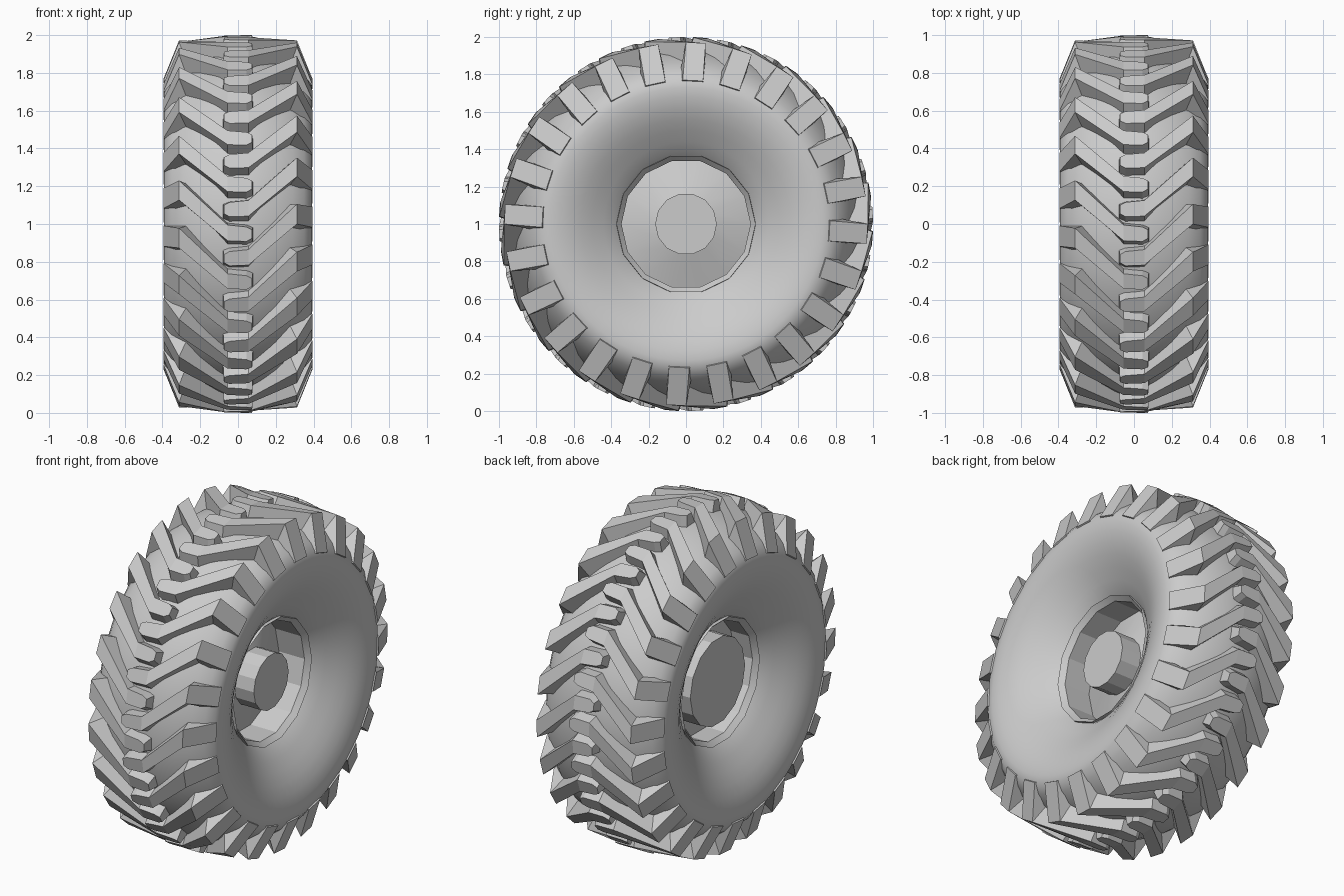
import bpy, bmesh
from math import sin, cos, pi, radians

if "Cube" in bpy.data.objects:
    bpy.data.objects.remove(bpy.data.objects["Cube"])

LUGS = 24            # lugs per side
STEP = 360 / LUGS


def polar(x, r, deg):
    """Point on the wheel: the axle runs along x at z = 1, angle 0 faces the front."""
    a = radians(deg)
    return (x, -r * cos(a), 1 + r * sin(a))


def finish(bm, name, smooth=None):
    bmesh.ops.recalc_face_normals(bm, faces=bm.faces)
    me = bpy.data.meshes.new(name)
    bm.to_mesh(me)
    bm.free()
    ob = bpy.data.objects.new(name, me)
    bpy.context.collection.objects.link(ob)
    if smooth:
        bpy.ops.object.select_all(action='DESELECT')
        ob.select_set(True)
        bpy.context.view_layer.objects.active = ob
        bpy.ops.object.shade_smooth_by_angle(angle=radians(smooth))
    return ob


def revolve(name, profile, sides, smooth, closed=False):
    bm = bmesh.new()
    rings = []
    for x, r in profile:
        if r == 0:
            rings.append([bm.verts.new((x, 0, 1))] * sides)
        else:
            rings.append([bm.verts.new(polar(x, r, 360 * i / sides)) for i in range(sides)])
    pairs = list(zip(rings, rings[1:]))
    if closed:
        pairs.append((rings[-1], rings[0]))
    for a, b in pairs:
        for i in range(sides):
            j = (i + 1) % sides
            face = list(dict.fromkeys((a[i], a[j], b[j], b[i])))
            bm.faces.new(face)
    return finish(bm, name, smooth)


# Tyre carcass: half profile mirrored, with dished sidewalls
half = [(0.0, 0.94), (0.10, 0.932), (0.20, 0.905), (0.29, 0.865), (0.35, 0.82),
        (0.385, 0.775), (0.392, 0.73), (0.388, 0.68), (0.372, 0.62), (0.345, 0.56),
        (0.31, 0.50), (0.27, 0.44), (0.235, 0.39), (0.20, 0.355)]
left = [(-x, r) for x, r in half[:0:-1]]
revolve("tyre_body", left + half, 64, 40, closed=True)

# Wheel centre: conical disc with a narrow hub on the right, a wide cap on the left
revolve("wheel_rim", [(0.22, 0), (0.22, 0.165), (0.09, 0.165), (0.03, 0.345),
                      (0.20, 0.345), (0.23, 0.372), (0.19, 0.375),
                      (-0.19, 0.375), (-0.23, 0.372), (-0.20, 0.345), (-0.08, 0.345),
                      (-0.08, 0.26), (-0.21, 0.26), (-0.21, 0)], 14, 24)

# Lug stations: top x, top radius, lower angle, upper angle, base x, base radius
STATIONS = [(0.394, 0.77, -1.3, 6.8, 0.34, 0.74),
            (0.312, 0.972, 0.0, 6.2, 0.25, 0.80),
            (0.055, 0.998, -12.6, -7.8, 0.055, 0.90),
            (-0.045, 1.0, -12.8, -8.4, -0.045, 0.90),
            (-0.075, 1.0, -11.8, -9.3, -0.08, 0.90)]


def add_lug(bm, side, turn):
    rows = []
    for x, r, lo, hi, bx, br in STATIONS:
        rows.append([bm.verts.new(polar(side * px, pr, a + turn)) for px, pr, a in
                     ((x, r, lo), (x, r, hi), (bx, br, hi + 1.0), (bx, br, lo - 2.2))])
    for a, b in zip(rows, rows[1:]):
        for i in range(4):
            j = (i + 1) % 4
            bm.faces.new((a[i], a[j], b[j], b[i]))
    bm.faces.new(rows[0])
    bm.faces.new(rows[-1])


# Tread: hooked bars, the left side offset by half a step
bm = bmesh.new()
for k in range(LUGS):
    add_lug(bm, 1, k * STEP)
    add_lug(bm, -1, (k + 0.5) * STEP)
finish(bm, "tread_lugs")
